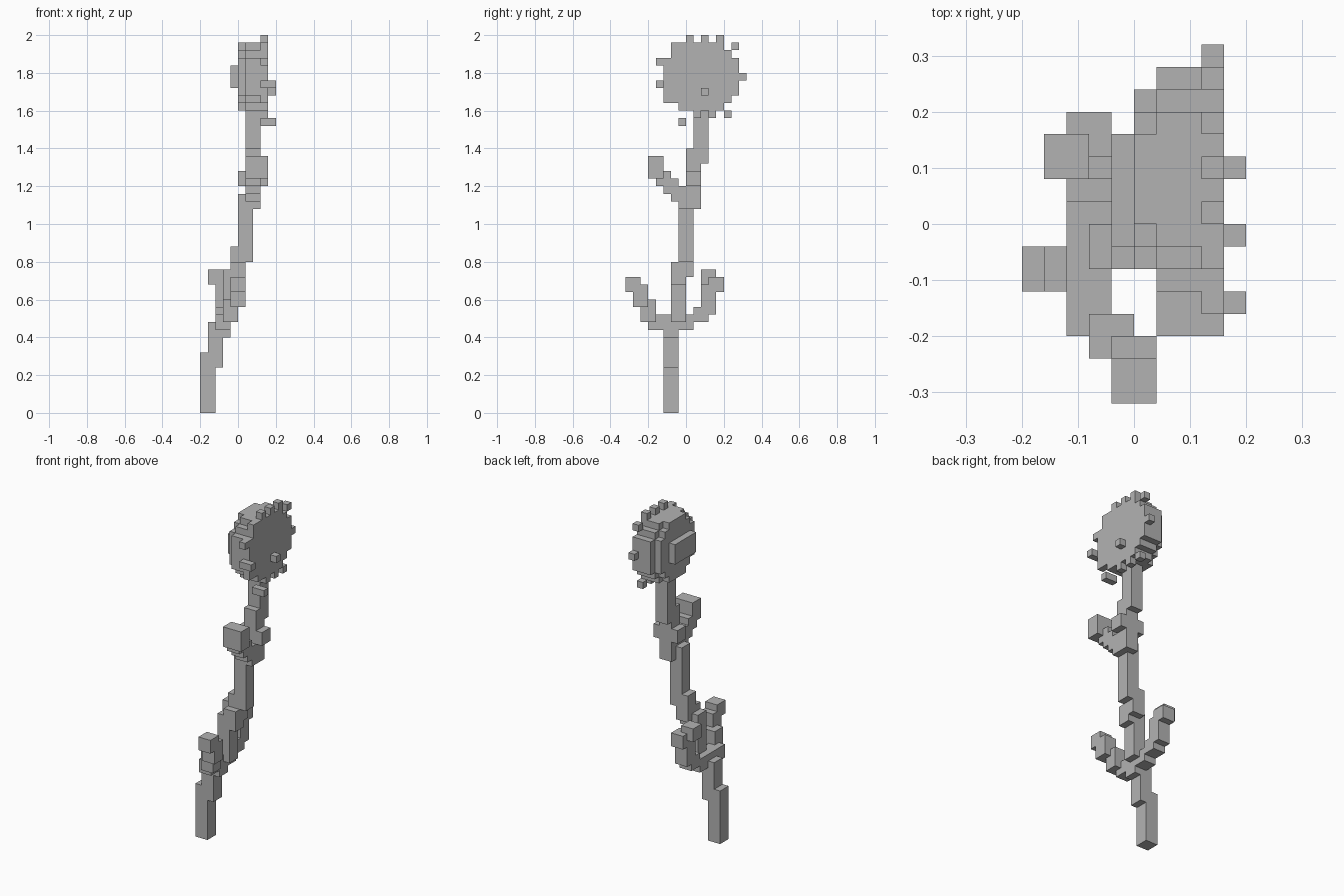
import bpy, bmesh

old = bpy.data.objects.get("Cube")
if old:
    bpy.data.objects.remove(old)

U = 0.04  # cell size

grey = bpy.data.materials.new("plain grey")
grey.use_nodes = True
COLOUR = (0.45, 0.45, 0.45, 1)
grey.diffuse_color = COLOUR
grey.node_tree.nodes["Principled BSDF"].inputs["Base Color"].default_value = COLOUR


def box(x, y, z, w, d, h):
    """Set of cells starting at x, y, z with the given size."""
    return {(i, j, k) for i in range(x, x + w)
            for j in range(y, y + d) for k in range(z, z + h)}


def disc(x, radius, cy=1.5, cz=44):
    """One layer of cells, round across y and z."""
    return {(x, j, k) for j in range(-8, 8) for k in range(36, 50)
            if (j - cy) ** 2 + (k - cz) ** 2 <= radius ** 2}


used = set()


def build(name, cells):
    """Skin a set of cells, leaving out hidden faces."""
    cells = cells - used
    used.update(cells)
    bm = bmesh.new()
    verts = {}

    def vert(p):
        if p not in verts:
            verts[p] = bm.verts.new([c * U for c in p])
        return verts[p]

    for cell in cells:
        for axis in range(3):
            for side in (0, 1):
                near = list(cell)
                near[axis] += 2 * side - 1
                if tuple(near) in cells:
                    continue
                ring = []
                for a, b in ((0, 0), (1, 0), (1, 1), (0, 1)):
                    p = list(cell)
                    p[axis] += side
                    p[(axis + 1) % 3] += a
                    p[(axis + 2) % 3] += b
                    ring.append(vert(tuple(p)))
                bm.faces.new(ring if side else ring[::-1])
    bmesh.ops.dissolve_limit(bm, angle_limit=0.01, verts=bm.verts, edges=bm.edges)
    mesh = bpy.data.meshes.new(name)
    bm.to_mesh(mesh)
    bm.free()
    mesh.materials.append(grey)
    bpy.context.collection.objects.link(bpy.data.objects.new(name, mesh))


# Stem: overlapping square posts, (x, y, bottom, top)
stem = set()
for x, y, low, high in ((-5, -3, 0, 8), (-4, -3, 6, 12), (-3, -3, 10, 13),
                        (-2, -2, 12, 19), (-1, -2, 17, 20), (-1, -1, 18, 22),
                        (0, -1, 20, 29), (1, 0, 27, 35), (1, 1, 33, 41)):
    stem |= box(x, y, low, 2, 2, high - low)
build("stem", stem)

# Branches made of short stepped boxes
build("front_branch", box(-3, -5, 11, 2, 3, 2) | box(-2, -6, 12, 2, 2, 3)
      | box(-1, -7, 14, 2, 2, 3) | box(-1, -8, 16, 2, 2, 2))
build("back_branch", box(-3, -1, 11, 2, 2, 2) | box(-3, 1, 12, 2, 2, 2)
      | box(-3, 2, 13, 2, 2, 4) | box(-3, 3, 16, 2, 2, 2) | box(-4, 2, 17, 2, 2, 2))
upper = box(1, -5, 31, 3, 2, 3)
for step in range(4):
    upper |= box(1, -1 - step, 27 + step, 2, 2, 2)
build("upper_branch", upper)
build("side_leaves", box(0, 0, 30, 4, 2, 2))

# Flower head: flat on the left, stepped dome on the right
head = disc(0, 4.3) | box(-1, -1, 43, 1, 5, 3)
for layer in (1, 2, 3):
    head |= disc(layer, 4.95)
build("flower_head", head)

# Petal tips around the rim, (y, z)
tips = set()
for y, z in ((0, 49), (2, 49), (4, 49), (-2, 48), (6, 48), (-4, 46), (6, 46),
             (-4, 43), (7, 44), (6, 42), (-3, 41), (-1, 38), (1, 39), (3, 39), (5, 39)):
    tips |= box(3, y, z, 1, 1, 1)
for y, z in ((-4, 43), (-1, 38), (2, 42)):
    tips |= box(4, y, z, 1, 1, 1)
build("petal_tips", tips)
